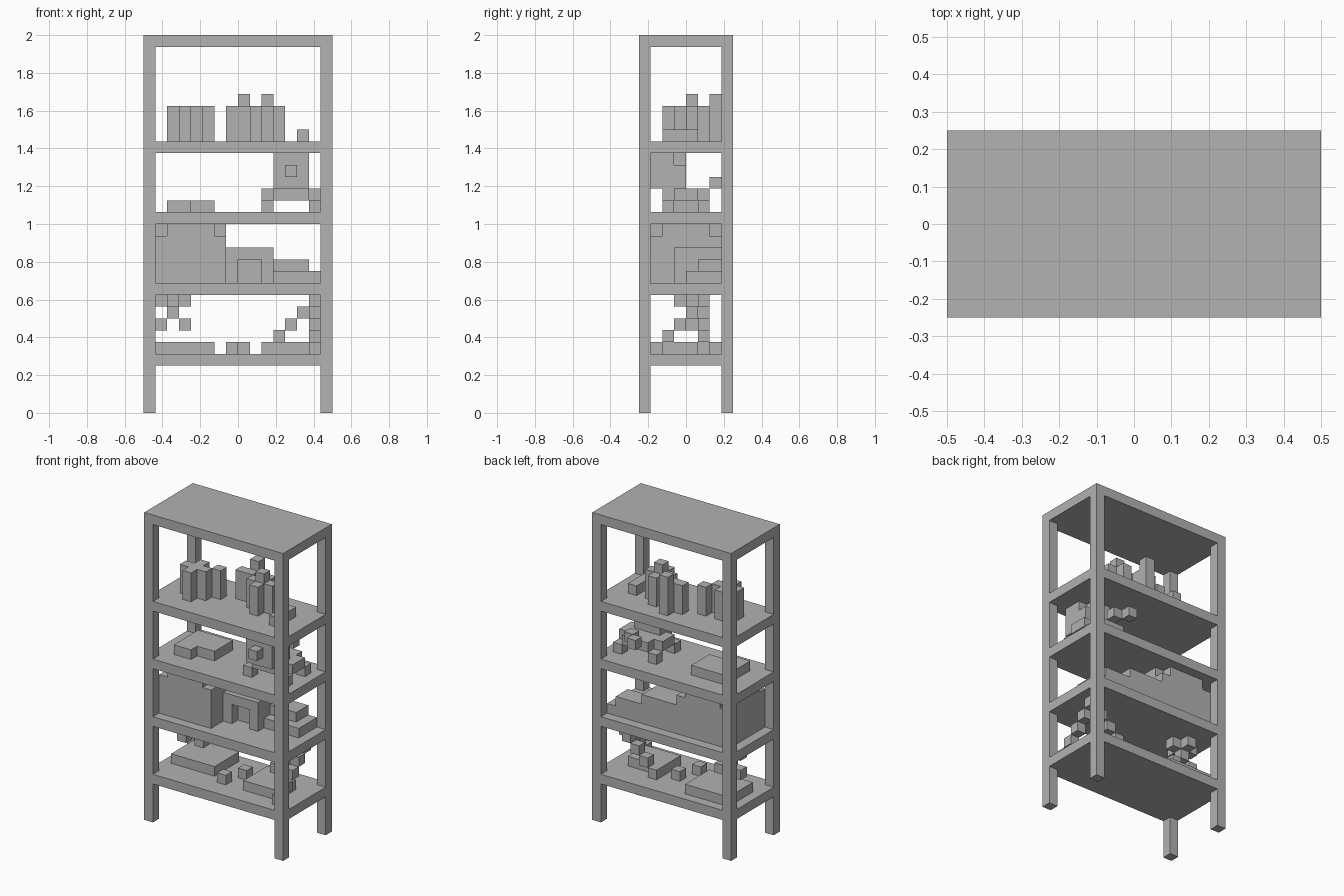
import bpy
import bmesh
from mathutils import Vector

if "Cube" in bpy.data.objects:
    bpy.data.objects.remove(bpy.data.objects["Cube"], do_unlink=True)

U = 1 / 16  # one block

grey = bpy.data.materials.new("plain grey")
grey.use_nodes = True
GREY = (0.445, 0.445, 0.445, 1)
grey.diffuse_color = GREY
grey.node_tree.nodes["Principled BSDF"].inputs["Base Color"].default_value = GREY


def part(name, boxes):
    """One object from boxes given as (low corner, size) in blocks."""
    bm = bmesh.new()
    for low, size in boxes:
        low, size = Vector(low), Vector(size)
        verts = bmesh.ops.create_cube(bm, size=1)["verts"]
        for v in verts:
            v.co = (low + Vector(s * (c + 0.5) for s, c in zip(size, v.co))) * U
    mesh = bpy.data.meshes.new(name)
    bm.to_mesh(mesh)
    bm.free()
    mesh.materials.append(grey)
    obj = bpy.data.objects.new(name, mesh)
    bpy.context.collection.objects.link(obj)
    return obj


def columns(spots, z, height=1):
    return [((x, y, z), (1, 1, height)) for x, y in spots]


def plus(x, y):
    return [(x, y), (x - 1, y), (x + 1, y), (x, y - 1), (x, y + 1)]


# Frame: four corner posts, four boards and the top
for side, x in (("right", -8), ("left", 7)):
    for end, y in (("front", -4), ("back", 3)):
        part(f"{end}_{side}_post", [((x, y, 0), (1, 1, 31))])
for i, z in enumerate((4, 10, 16, 22)):
    part(f"shelf_board_{i + 1}", [((-7, -4, z), (14, 8, 1)),
                                  ((-8, -3, z), (1, 6, 1)),
                                  ((7, -3, z), (1, 6, 1))])
part("top_board", [((-8, -4, 31), (16, 8, 1))])

# Top shelf: two clusters of upright blocks and a low block
part("right_upright_cluster", columns(plus(-5, -1) + [(-3, 0)], 23, 3))
part("left_upright_cluster",
     columns(plus(2, 0) + [(-1, 1), (0, 1)], 23, 3) + columns([(2, 0), (0, 2)], 23, 4))
part("low_block", [((5, -2, 23), (1, 3, 1))])

# Second shelf from the top: stepped slab and a footed stand with a head
part("stepped_slab", [((-6, -2, 17), (2, 4, 1)), ((-4, -1, 17), (2, 3, 1))])
part("stand_feet", columns([(x, y) for x in (2, 6) for y in (-2, 1)], 17))
part("stand_plate", [((2, -1, 18), (5, 2, 1)),
                     ((3, -2, 18), (3, 1, 1)), ((3, 1, 18), (3, 1, 1))])
part("stand_head", [((3, -3, 19), (3, 3, 2)), ((3, -3, 21), (2, 3, 1)),
                    ((5, -3, 21), (1, 2, 1))])
part("stand_nose", columns([(4, -4)], 20))
part("stand_tail", columns([(4, 2), (3, 3)], 19))

# Middle shelf: tall chest with notched upper corners
part("chest", [((-7, -3, 11), (6, 6, 4)), ((-6, -3, 15), (4, 6, 1)),
               ((-7, -2, 15), (1, 4, 1)), ((-2, -2, 15), (1, 4, 1))])
# Low block with a recess in its front, then two steps down
part("recessed_block", [((-1, 0, 11), (4, 3, 3)), ((-1, -1, 13), (4, 1, 1)),
                        ((-1, -1, 11), (1, 1, 2)), ((2, -1, 11), (1, 1, 2))])
part("steps", [((3, 0, 11), (4, 3, 1)), ((3, 1, 12), (3, 2, 1))])

# Lowest shelf: slabs and loose blocks
part("large_slab", [((-7, -1, 5), (5, 4, 1))])
part("small_slab", [((2, -2, 5), (4, 3, 1))])
part("loose_blocks", columns([(-1, -2), (0, 0)], 5))

# Two diagonal chains rising to meet under the board above
part("side_chain", [((2 + i, 1, 5 + i), (1, 1, 1)) for i in range(5)])
part("front_chain", [((6, -3 + i, 5 + i), (1, 1, 1)) for i in range(4)])

# Hanging cluster under the board above
part("hanging_cluster", columns(plus(-6, 0), 9) + columns([(-6, 0)], 8)
     + columns([(-7, 0), (-5, 0)], 7))
